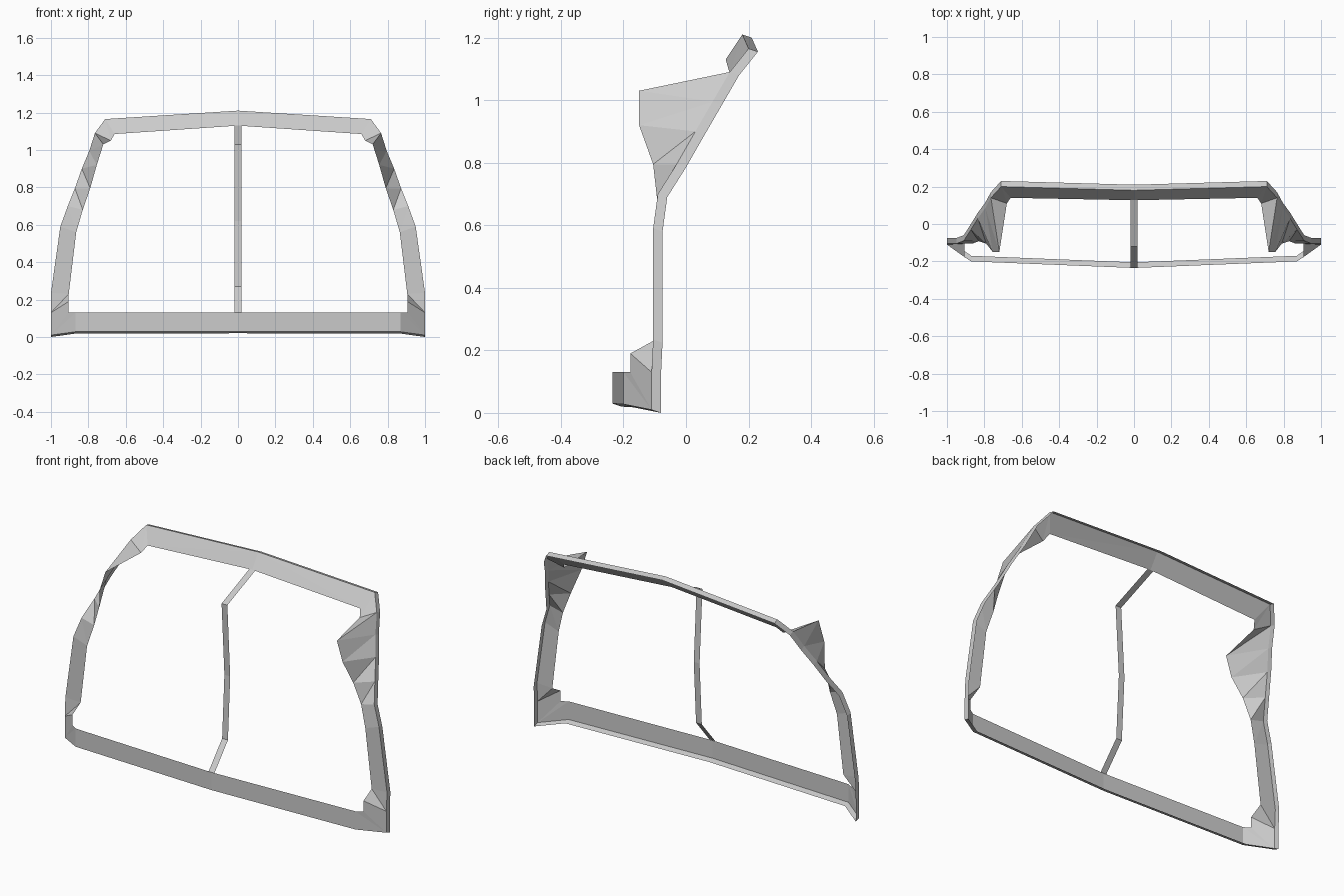
import bpy
import bmesh
from mathutils import Vector

cube = bpy.data.objects.get("Cube")
if cube:
    bpy.data.objects.remove(cube, do_unlink=True)

# One plain grey for every part
grey = bpy.data.materials.new("light grey")
grey.use_nodes = True
colour = (0.6, 0.6, 0.6, 1.0)
grey.diffuse_color = colour
grey.node_tree.nodes["Principled BSDF"].inputs["Base Color"].default_value = colour


def strip(bm, rail_a, rail_b):
    """Join two rails of points with a band of triangles."""
    a = [bm.verts.new(p) for p in rail_a]
    b = [bm.verts.new(p) for p in rail_b]
    for i in range(len(a) - 1):
        bm.faces.new((a[i], b[i], b[i + 1]))
        bm.faces.new((a[i], b[i + 1], a[i + 1]))


def finish(name, bm, mirror=False):
    """Weld the mesh, turn it into an object and mirror it if needed."""
    bmesh.ops.remove_doubles(bm, verts=bm.verts, dist=0.0005)
    mesh = bpy.data.meshes.new(name)
    bm.to_mesh(mesh)
    bm.free()
    mesh.materials.append(grey)
    obj = bpy.data.objects.new(name, mesh)
    bpy.context.collection.objects.link(obj)
    if mirror:
        mod = obj.modifiers.new("mirror halves", "MIRROR")
        mod.use_axis[0] = True
        mod.merge_threshold = 0.001
    return obj


# Left half of the frame: inner edge and outer edge of its face,
# running from the middle of the sill, up the post, to the middle of the header
sections = [
    ((0, -.235, .13), (0, -.235, .03)),         # sill centre
    ((.87, -.2, .13), (.87, -.2, .028)),        # sill end
    ((.905, -.178, .13), (1, -.11, .01)),       # corner
    ((.905, -.178, .19), (1, -.11, .13)),
    ((.905, -.105, .23), (1, -.11, .13)),
    ((.905, -.105, .23), (1, -.105, .235)),     # post foot
    ((.865, -.105, .56), (.95, -.105, .59)),
    ((.83, -.092, .68), (.91, -.09, .7)),
    ((.79, -.105, .795), (.872, -.03, .795)),   # flared wing
    ((.755, -.15, .92), (.835, .03, .9)),
    ((.72, -.15, 1.03), (.795, .085, .995)),
    ((.68, .11, 1.05), (.765, .14, 1.09)),
    ((.66, .14, 1.085), (.71, .2, 1.165)),      # header end
    ((0, .127, 1.13), (0, .18, 1.21)),          # header centre
]
inner = [Vector(s[0]) for s in sections]
outer = [Vector(s[1]) for s in sections]

# The rim turns back from the outer edge all the way round
rim = [p + Vector((0, .03, -.01)) for p in outer]

bm = bmesh.new()
strip(bm, inner, outer)
strip(bm, outer, rim)
finish("window_frame", bm, mirror=True)

# Thin flat divider bar down the middle
half_width = .018
path = [(-.235, .13), (-.115, .27), (-.095, .62), (-.12, 1.03), (.127, 1.13)]
bm = bmesh.new()
strip(bm,
      [(half_width, y, z) for y, z in path],
      [(-half_width, y, z) for y, z in path])
bmesh.ops.reverse_faces(bm, faces=bm.faces)
finish("centre_divider", bm)
